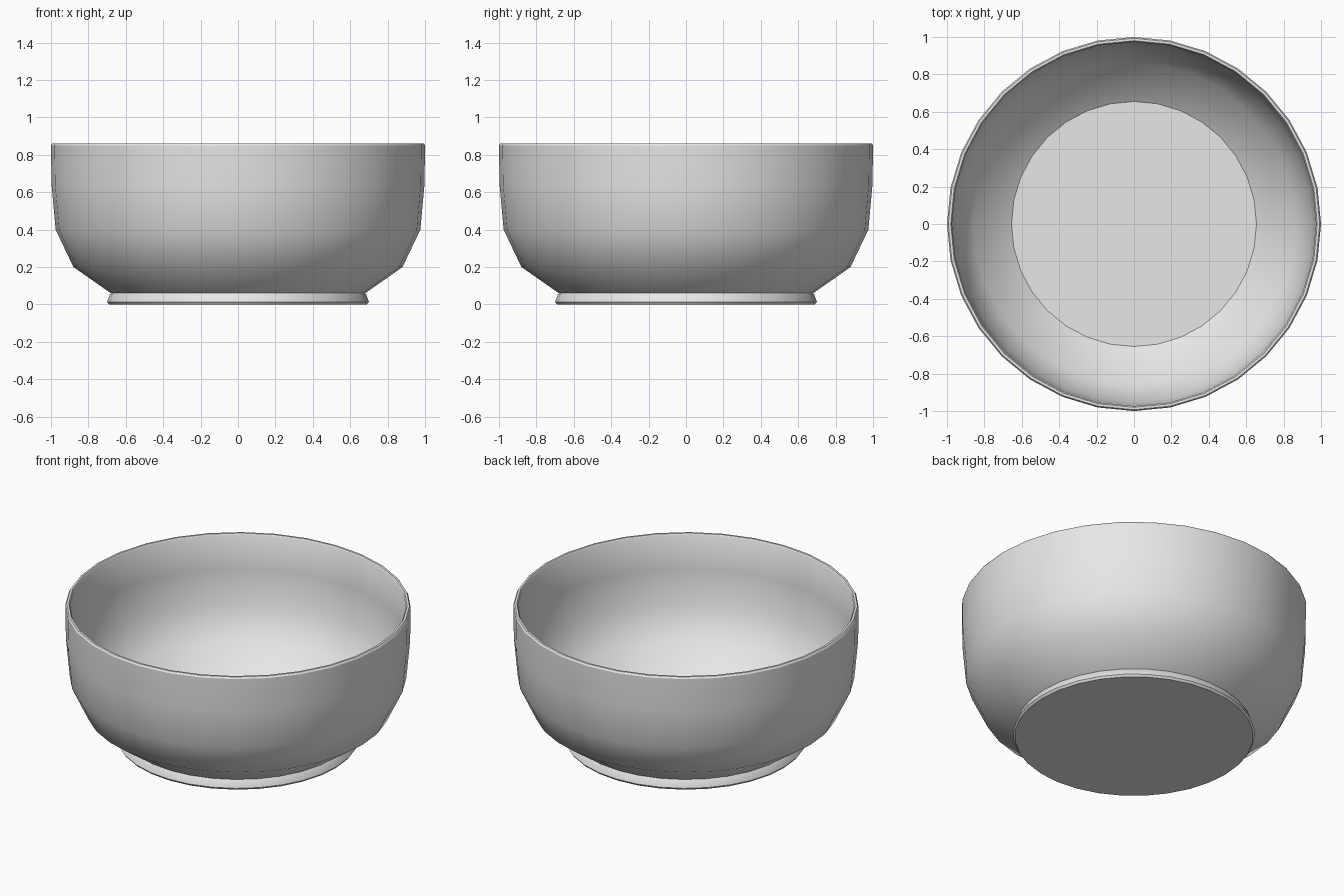
import bpy, bmesh
from math import radians, tau

cube = bpy.data.objects.get("Cube")
if cube:
    bpy.data.objects.remove(cube, do_unlink=True)

SIDES = 32

# Glaze colour
glaze = bpy.data.materials.new("grey_glaze")
glaze.use_nodes = True
colour = (0.8, 0.8, 0.8, 1)
glaze.diffuse_color = colour
glaze.node_tree.nodes["Principled BSDF"].inputs["Base Color"].default_value = colour

# Cross-section from the underside, up the outside, over the rim, down to the floor
foot = [(0, 0), (0.69, 0), (0.7, 0.013), (0.685, 0.055)]
outside = [(0.68, 0.06), (0.88, 0.2), (0.975, 0.4), (0.997, 0.64), (1, 0.85)]
rim = [(0.993, 0.861), (0.98, 0.861), (0.973, 0.85)]
inside = [(0.97, 0.64), (0.95, 0.41), (0.86, 0.22), (0.655, 0.07), (0, 0.07)]


def lathe(name, profile):
    bm = bmesh.new()
    verts = [bm.verts.new((r, 0, z)) for r, z in profile]
    edges = [bm.edges.new(pair) for pair in zip(verts, verts[1:])]
    bmesh.ops.spin(bm, geom=verts + edges, cent=(0, 0, 0), axis=(0, 0, 1),
                   angle=tau, steps=SIDES, use_merge=True)
    bmesh.ops.remove_doubles(bm, verts=bm.verts, dist=0.0005)
    bmesh.ops.recalc_face_normals(bm, faces=bm.faces)
    mesh = bpy.data.meshes.new(name)
    bm.to_mesh(mesh)
    bm.free()
    mesh.materials.append(glaze)
    obj = bpy.data.objects.new(name, mesh)
    bpy.context.collection.objects.link(obj)
    bpy.ops.object.select_all(action="DESELECT")
    obj.select_set(True)
    bpy.context.view_layer.objects.active = obj
    bpy.ops.object.shade_smooth_by_angle(angle=radians(32))
    return obj


lathe("bowl", foot + outside + rim + inside)
